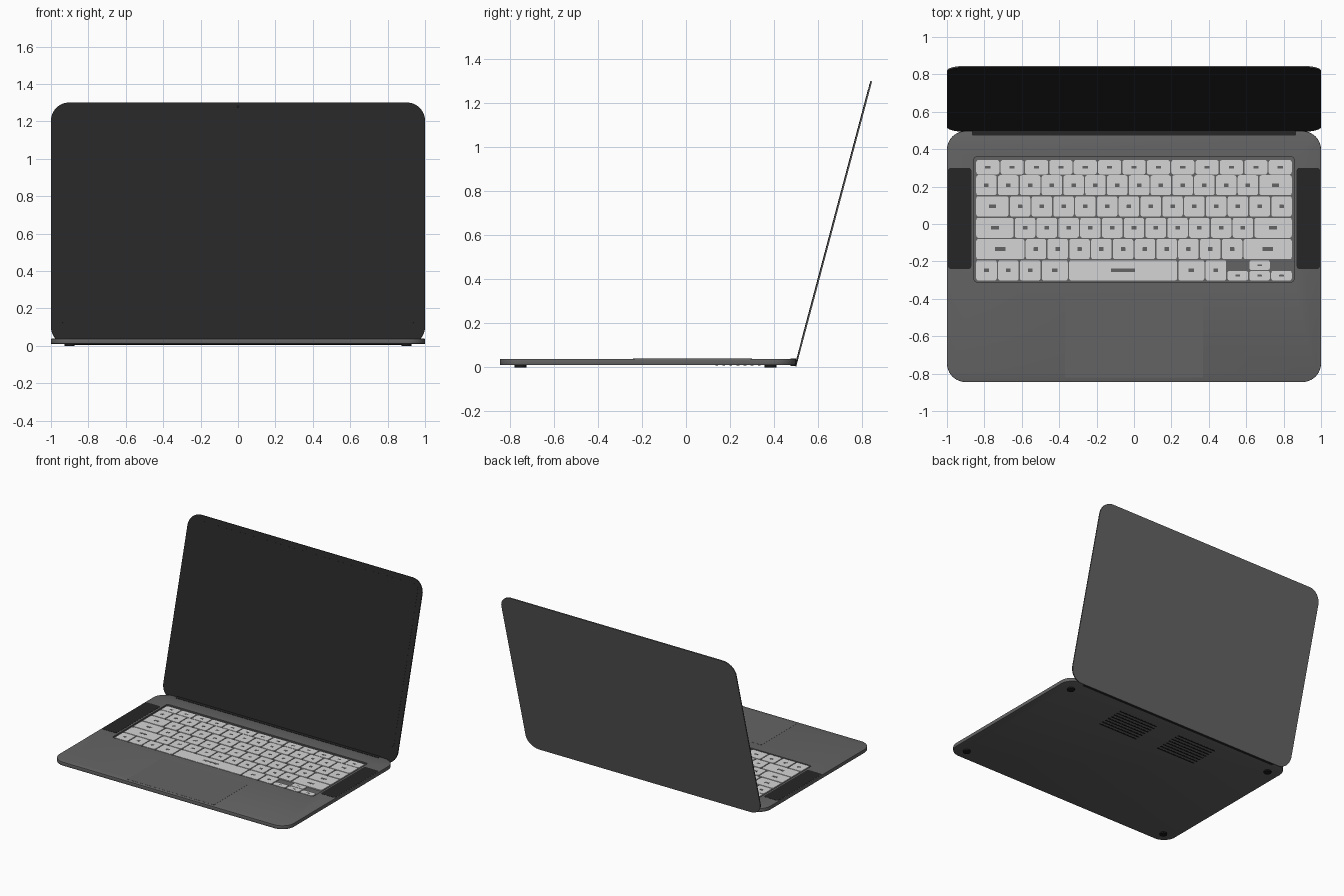
import bpy, bmesh, math
from mathutils import Matrix

if "Cube" in bpy.data.objects:
    bpy.data.objects.remove(bpy.data.objects["Cube"])


def material(name, v):
    m = bpy.data.materials.new(name)
    m.diffuse_color = (v, v, v, 1)
    m.use_nodes = True
    m.node_tree.nodes["Principled BSDF"].inputs["Base Color"].default_value = m.diffuse_color
    return m


GREY = material("metal grey", 0.127)
BLACK = material("screen black", 0.019)
DARK = material("rubber black", 0.010)
LIGHT = material("key light grey", 0.66)


def add_plate(bm, cx, cy, w, h, r, z0, z1, seg=4):
    """Rounded rectangle prism added to a bmesh."""
    pts = []
    for k, (sx, sy) in enumerate([(1, 1), (-1, 1), (-1, -1), (1, -1)]):
        for i in range(seg + 1):
            a = math.pi / 2 * (k + i / seg)
            pts.append((cx + sx * (w / 2 - r) + r * math.cos(a),
                        cy + sy * (h / 2 - r) + r * math.sin(a)))
    low = [bm.verts.new((x, y, z0)) for x, y in pts]
    top = [bm.verts.new((x, y, z1)) for x, y in pts]
    bm.faces.new(top)
    bm.faces.new(low[::-1])
    n = len(pts)
    for i in range(n):
        j = (i + 1) % n
        bm.faces.new((low[i], low[j], top[j], top[i]))


def make(name, plates, mat, matrix=None, seg=4):
    """One object from a list of plates (cx, cy, w, h, r, z0, z1)."""
    bm = bmesh.new()
    for p in plates:
        add_plate(bm, *p, seg=seg)
    me = bpy.data.meshes.new(name)
    bm.to_mesh(me)
    bm.free()
    me.materials.append(mat)
    ob = bpy.data.objects.new(name, me)
    bpy.context.collection.objects.link(ob)
    if matrix:
        ob.matrix_world = matrix
    return ob


TOP, BOTTOM = 0.038, 0.010

# Base body with softened rims and a recessed keyboard well
base = make("base_body", [(0, -0.174, 2.0, 1.342, 0.1, BOTTOM, TOP)], GREY, seg=12)
well = make("well_cutter", [(0, 0.025, 1.71, 0.67, 0.015, 0.029, 0.06)], GREY)
well.hide_render = True
bev = base.modifiers.new("rim", 'BEVEL')
bev.width, bev.segments, bev.angle_limit = 0.003, 2, math.radians(60)
cut = base.modifiers.new("well", 'BOOLEAN')
cut.operation, cut.solver, cut.object = 'DIFFERENCE', 'EXACT', well
bpy.context.view_layer.objects.active = base
for m in ("rim", "well"):
    bpy.ops.object.modifier_apply(modifier=m)
bpy.data.objects.remove(well)

# Keyboard: rows of (front y, back y, relative key widths)
rows = [
    (0.265, 0.342, [1] * 13),
    (0.154, 0.261, [1] * 13 + [1.54]),
    (0.040, 0.148, [1.54] + [1] * 13),
    (-0.074, 0.033, [1.77] + [1] * 11 + [1.77]),
    (-0.188, -0.080, [2.27] + [1] * 10 + [2.27]),
    (-0.302, -0.194, [1, 1, 1, 1.25, 5, 1.25, 1, 1, 1, 1]),
]
WIDTH, GAP, KEY_TOP = 1.694, 0.007, 0.036
keys, marks = [], []


def key(x0, x1, y0, y1):
    cx, cy, w, h = (x0 + x1) / 2, (y0 + y1) / 2, x1 - x0 - GAP, y1 - y0
    keys.append((cx, cy, w, h, 0.012, 0.028, KEY_TOP))
    marks.append((cx, cy, w * 0.22, h * 0.18, 0.001, KEY_TOP - 0.001, KEY_TOP + 0.0006))


for r, (y0, y1, widths) in enumerate(rows):
    x, unit = -WIDTH / 2, WIDTH / sum(widths)
    for i, w in enumerate(widths):
        x1 = x + w * unit
        mid = (y0 + y1) / 2
        if r == 5 and i >= 7:          # half-height arrow keys
            key(x, x1, y0, mid - 0.002)
            if i == 8:
                key(x, x1, mid + 0.002, y1)
        else:
            key(x, x1, y0, y1)
        x = x1
make("keys", keys, LIGHT, seg=3)
make("key_marks", marks, GREY, seg=1)

# Trackpad and speaker strips on the deck
make("trackpad", [(0, -0.605, 0.74, 0.43, 0.008, TOP - 0.002, TOP + 0.0008)], GREY)
make("speaker_strips", [(s * 0.932, 0.03, 0.125, 0.54, 0.015, TOP - 0.002, TOP + 0.001)
                        for s in (-1, 1)], BLACK)

# Hinge bar along the back edge
hinge = make("hinge_bar", [(0, 0.487, 1.73, 0.026, 0.004, 0.006, TOP + 0.002)], BLACK)

# Underside: vent slits and round feet
make("vent_slits", [(s * 0.265, 0.14 + 0.032 * i, 0.34, 0.012, 0.005, BOTTOM - 0.001, BOTTOM + 0.002)
                    for s in (-1, 1) for i in range(8)], DARK)
make("feet", [(sx * 0.9, y, 0.054, 0.054, 0.0265, 0, BOTTOM + 0.002)
              for sx in (-1, 1) for y in (-0.752, 0.384)], DARK, seg=6)

# Lid, built flat and tilted back about the hinge
L = 1.34
tilt = Matrix.Translation((0, 0.493, 0.006)) @ Matrix.Rotation(math.radians(75.1), 4, 'X')
make("lid_shell", [(0, L / 2, 2.0, L, 0.1, -0.008, -0.003)], GREY, tilt, 12)
make("lid_bezel", [(0, L / 2, 2.0, L, 0.1, -0.003, 0)], BLACK, tilt, 12)
make("display", [(0, 0.71, 1.92, 1.18, 0.03, -0.001, 0.0008)], BLACK, tilt, 6)
make("camera_dot", [(0, L - 0.02, 0.014, 0.014, 0.0069, -0.001, 0.001)], DARK, tilt, 4)

# Smooth curved rims, keep flat faces crisp
for ob in bpy.context.scene.objects:
    ob.select_set(True)
bpy.context.view_layer.objects.active = base
bpy.ops.object.shade_smooth_by_angle(angle=math.radians(30))
